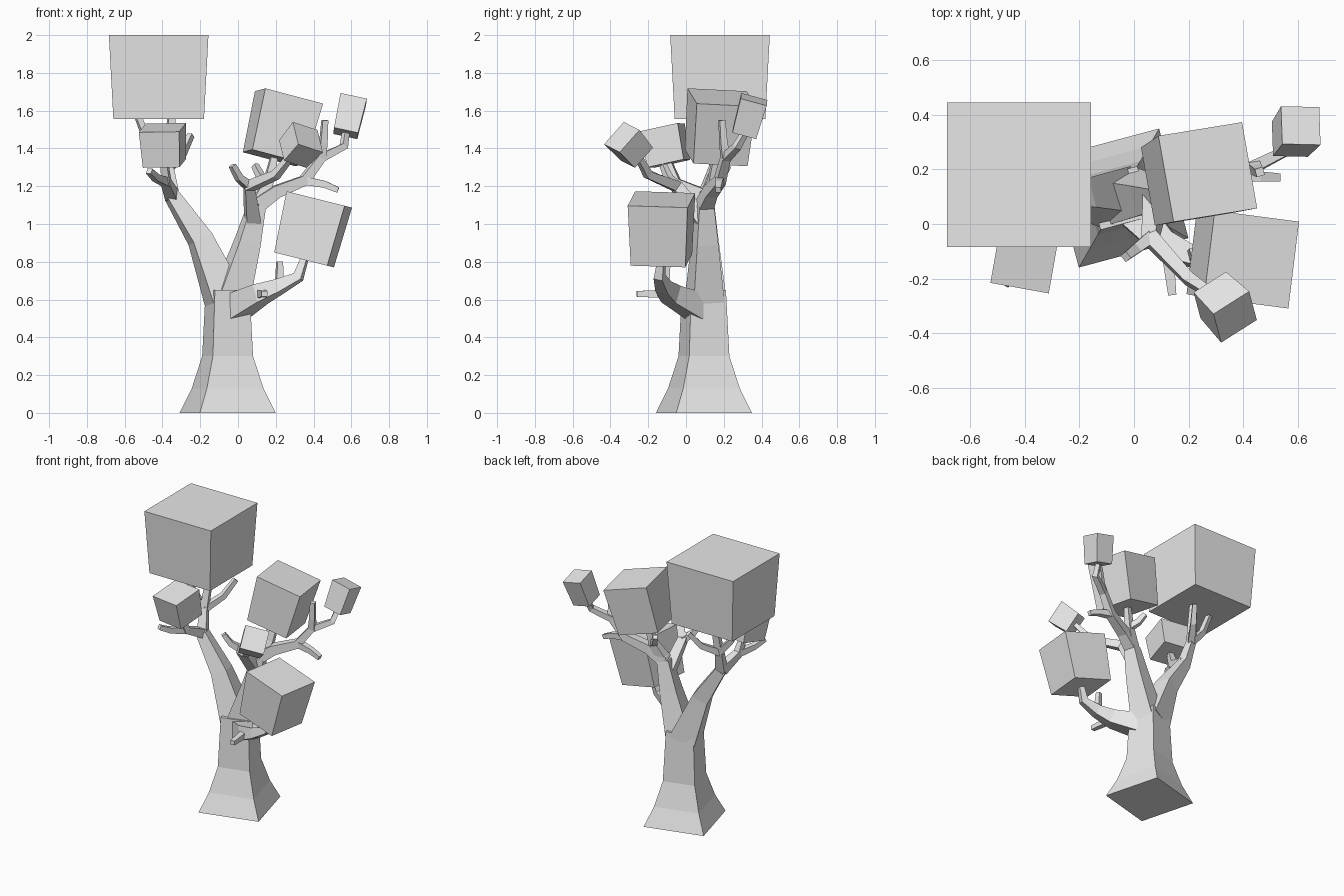
import bpy
import bmesh
import math
from mathutils import Vector

old_cube = bpy.data.objects.get("Cube")
if old_cube:
    bpy.data.objects.remove(old_cube, do_unlink=True)

# One pale grey for the whole tree
GREY = (0.8, 0.8, 0.8, 1)
pale_grey = bpy.data.materials.new("pale_grey")
pale_grey.use_nodes = True
pale_grey.diffuse_color = GREY
shader = pale_grey.node_tree.nodes["Principled BSDF"]
shader.inputs["Base Color"].default_value = GREY

UP = Vector((0, 0, 1))


def heading(degrees):
    """Horizontal unit vector turned from the x axis."""
    angle = math.radians(degrees)
    return Vector((math.cos(angle), math.sin(angle), 0))


def square(centre, side, normal, width):
    """Four corners of a square that faces along the normal."""
    across = (side - normal * side.dot(normal)).normalized() * width / 2
    along = normal.cross(across)
    return [centre - across - along, centre + across - along,
            centre + across + along, centre - across + along]


def loft(name, rings):
    """Skin a row of squares into a closed, flat-shaded solid."""
    bm = bmesh.new()
    loops = [[bm.verts.new(corner) for corner in ring] for ring in rings]
    for lower, upper in zip(loops, loops[1:]):
        for i in range(4):
            bm.faces.new((lower[i - 1], lower[i], upper[i], upper[i - 1]))
    bm.faces.new(reversed(loops[0]))
    bm.faces.new(loops[-1])
    bmesh.ops.recalc_face_normals(bm, faces=bm.faces)
    mesh = bpy.data.meshes.new(name)
    bm.to_mesh(mesh)
    bm.free()
    mesh.materials.append(pale_grey)
    bpy.context.collection.objects.link(bpy.data.objects.new(name, mesh))


def limb(name, start_width, end_width, *path):
    """Square limb that follows the path and narrows evenly."""
    points = [Vector(point) for point in path]
    steps = [(b - a).normalized() for a, b in zip(points, points[1:])]
    side = heading(15) if steps[0].z > 0.6 else UP
    rings = []
    for i, point in enumerate(points):
        before = steps[max(i - 1, 0)]
        after = steps[min(i, len(steps) - 1)]
        normal = (before + after).normalized()
        side = side - normal * side.dot(normal)
        width = start_width * (end_width / start_width) ** (i / len(steps))
        rings.append(square(point, side, normal, width))
    loft(name, rings)


def twig(name, joint, tip):
    """Thin shoot that first grows outward, then bends upward."""
    start, end = Vector(joint), Vector(tip)
    elbow = start.lerp(end, 0.6)
    elbow.z = start.lerp(end, 0.4).z
    limb(name, 0.045, 0.03, start, elbow, end)


def leaf_block(name, base, top, turn, width):
    """Foliage block, a little narrower at its base; returns the base."""
    base, top = Vector(base), Vector(top)
    normal = (top - base).normalized()
    side = heading(turn)
    loft(name, [square(base, side, normal, width * 0.91),
                square(top, side, normal, width)])
    return base


# Foliage blocks
leaf_block("crown_block", (-.42, .18, 1.555), (-.42, .18, 2), 0, .527)
side_base = leaf_block("side_block", (-.39, -.09, 1.32), (-.4, -.13, 1.51), -10, .217)
upright_base = leaf_block("upright_block", (.19, .16, 1.35), (.27, .19, 1.67), 10, .32)
forward_base = leaf_block("forward_block", (.29, -.26, 1.37), (.37, -.34, 1.46), 15, .16)
low_base = leaf_block("low_block", (.35, -.13, .81), (.43, -.13, 1.13), -7, .32)
far_base = leaf_block("far_block", (.57, .31, 1.48), (.61, .36, 1.66), 2, .143)

# Trunk with a flared foot
trunk_profile = ((0, .415), (.13, .31), (.3, .22), (.65, .19))
loft("trunk", [square(Vector((-.055, .095, height)), heading(15), UP, width)
               for height, width in trunk_profile])

# Joints shared by neighbouring limbs
left_knot = (-.35, .1, 1.15)
right_knot = (.1, .1, 1.1)
crown_knot = (-.37, .15, 1.3)
side_knot = (-.38, -.05, 1.22)
forward_knot = (.06, -.05, 1.2)
upright_knot = (.16, .14, 1.22)
far_knot = (.35, .18, 1.23)
far_elbow = (.44, .21, 1.35)
low_knot = (.12, -.08, .63)
low_elbow = (.22, -.12, .67)

# Left fork, its crown stem and side stem
limb("left_fork", .18, .07, (-.07, .1, .6), (-.2, .1, .92), left_knot)
limb("crown_stem", .065, .035, left_knot, crown_knot, (-.35, .2, 1.6))
twig("crown_back_twig", crown_knot, (-.25, .33, 1.47))
twig("crown_side_twig", crown_knot, (-.53, .15, 1.57))
limb("side_stem", .065, .035, left_knot, side_knot, side_base)
twig("side_twig", side_knot, (-.47, -.22, 1.28))

# Right fork and the three limbs that leave it
limb("right_fork", .17, .08, (-.04, .1, .6), (.05, .1, .9), right_knot)
limb("forward_limb", .08, .03, (.08, .1, 1), forward_knot, (.2, -.2, 1.26), forward_base)
twig("forward_twig", forward_knot, (-.03, -.12, 1.31))
limb("upright_limb", .07, .035, right_knot, upright_knot, upright_base)
twig("upright_twig", upright_knot, (.09, .22, 1.31))
limb("far_limb", .08, .03, right_knot, (.2, .13, 1.17), far_knot, far_elbow,
     (.56, .27, 1.41), far_base)
twig("far_low_twig", far_knot, (.53, .17, 1.18))
twig("far_high_twig", far_elbow, (.46, .19, 1.55))

# Low limb
limb("low_limb", .14, .035, (-.03, .08, .55), low_knot, low_elbow, (.32, -.14, .72), low_base)
twig("low_front_twig", low_knot, (.14, -.26, .63))
twig("low_up_twig", low_elbow, (.22, -.1, .8))
